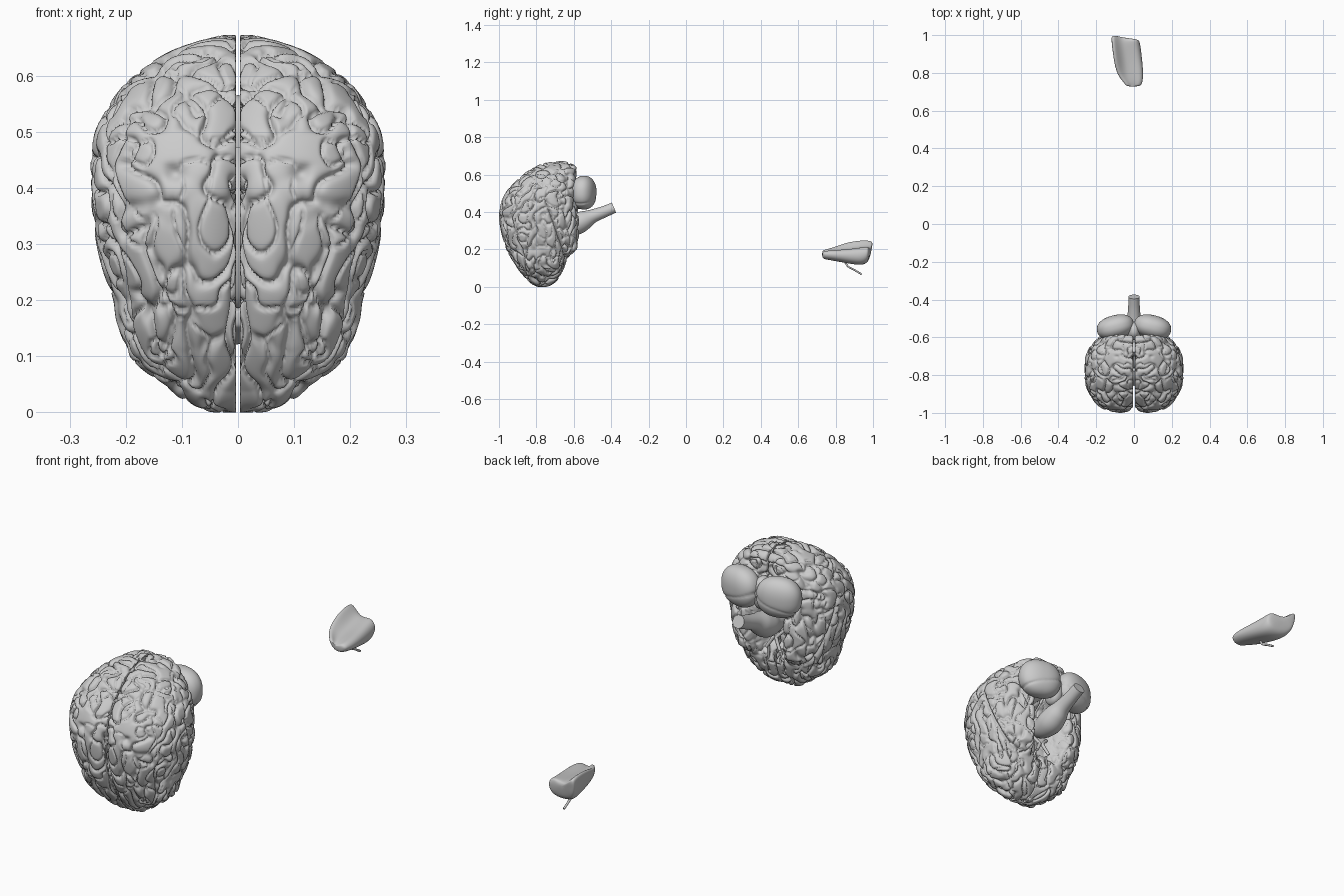
import bpy, bmesh, math
from mathutils import Vector, Matrix, noise

if "Cube" in bpy.data.objects:
    bpy.data.objects.remove(bpy.data.objects["Cube"])


def finish(bm, name, smooth=True):
    bmesh.ops.recalc_face_normals(bm, faces=bm.faces)
    me = bpy.data.meshes.new(name)
    bm.to_mesh(me)
    bm.free()
    for p in me.polygons:
        p.use_smooth = smooth
    ob = bpy.data.objects.new(name, me)
    bpy.context.collection.objects.link(ob)
    return ob


def mirror(ob):
    m = ob.modifiers.new("mirror", 'MIRROR')
    m.use_mirror_merge = False
    return ob


def smoothstep(a, b, t):
    t = max(0, min(1, (t - a) / (b - a)))
    return t * t * (3 - 2 * t)


def tube(name, pts, sides=16):
    """Round tube through (x, y, z, radius) points, smoothed along its path."""
    rows = []
    for i in range(len(pts) - 1):
        p = [Vector(pts[max(0, min(len(pts) - 1, i + k))]) for k in (-1, 0, 1, 2)]
        for s in range(6):
            t = s / 6
            rows.append(0.5 * (2 * p[1] + (p[2] - p[0]) * t + (2 * p[0] - 5 * p[1] + 4 * p[2] - p[3]) * t * t
                               + (3 * p[1] - p[0] - 3 * p[2] + p[3]) * t ** 3))
    rows.append(Vector(pts[-1]))
    bm = bmesh.new()
    rings = []
    for i, r in enumerate(rows):
        d = (rows[min(i + 1, len(rows) - 1)] - rows[max(i - 1, 0)]).to_3d().normalized()
        u = Vector((1, 0, 0)) if abs(d.x) < 0.9 else Vector((0, 0, 1))
        u = (u - d * u.dot(d)).normalized()
        v = d.cross(u)
        c = r.to_3d()
        rings.append([bm.verts.new(c + r[3] * (u * math.cos(a) + v * math.sin(a)))
                      for a in (2 * math.pi * k / sides for k in range(sides))])
    for a, b in zip(rings, rings[1:]):
        for k in range(sides):
            bm.faces.new((a[k], a[(k + 1) % sides], b[(k + 1) % sides], b[k]))
    bm.faces.new(rings[0])
    bm.faces.new(rings[-1])
    ob = finish(bm, name)
    for p in ob.data.polygons:
        p.use_smooth = len(p.vertices) == 4
    return ob


def lump(name, centre, radii, turn=0.0, groove=0.0):
    bm = bmesh.new()
    bmesh.ops.create_icosphere(bm, subdivisions=5, radius=1)
    rot = Matrix.Rotation(turn, 3, 'Z')
    for v in bm.verts:
        n = v.co.copy()
        k = 1 - groove * math.exp(-abs(n.z + 0.35 * n.x + 0.35) / 0.05)
        # slightly boxy rounding
        q = [math.copysign(abs(c) ** 0.88, c) for c in n]
        v.co = Vector(centre) + rot @ Vector([q[i] * radii[i] * k for i in range(3)])
    return finish(bm, name)


# Cerebrum outline by height: z, width factor, middle y, depth factor
KEYS = [(0, .28, -.77, .17), (.04, .24, -.767, .165), (.1, .27, -.778, .17), (.15, .252, -.785, .174),
        (.2, .237, -.768, .205), (.3, .249, -.78, .207), (.4, .264, -.788, .213), (.5, .288, -.775, .218),
        (.6, .298, -.728, .225), (.65, .29, -.69, .275), (.67, .28, -.675, .28)]


def outline(z):
    for a, b in zip(KEYS, KEYS[1:]):
        if z <= b[0]:
            t = (z - a[0]) / (b[0] - a[0])
            return [a[i] + (b[i] - a[i]) * t for i in (1, 2, 3)]
    return KEYS[-1][1:]


def hollow(x, z):
    """Space between the temporal lobes, open to the underside."""
    return (1 - smoothstep(.04, .11, x)) * smoothstep(.14, .22, z) * (1 - smoothstep(.42, .52, z))


def hemisphere_point(n):
    z = 0.334 + 0.334 * n.z
    r = math.sqrt(max(0, 1 - n.z * n.z))
    g, mid, h = outline(z)
    c, s = (n.x / r, n.y / r) if r > 1e-6 else (0, 0)
    w = g * r
    xc = 0.03 + 0.16 * w
    if c > 0:
        x = xc + max(0, w - xc) * c ** 0.9
    else:
        x = xc - (xc - 0.004) * min(1, -c * 2.0)
    s = s ** 0.75 if s > 0 else -(-s) ** 0.95
    y = mid + h * r * s
    if s > 0:
        y -= 0.11 * s * hollow(x, z)
    return Vector((x, y, z))


def fold(p):
    """Winding sulci: 1 at the bottom of a crease, 0 on a ridge."""
    q = p + 0.018 * noise.noise_vector(p * 11)
    lengthwise = noise.noise(Vector((q.x * 23 + 5.3, q.y * 19 + 2.2, q.z * 10 + 4.4)))
    winding = noise.noise(Vector((q.x * 15 + 7.1, q.y * 16, q.z * 19 + 1.7)))
    k = smoothstep(.3, .42, p.z)
    if p.y > -.68:
        k *= smoothstep(.4, .5, p.z)
    f = math.exp(-abs(lengthwise * (1 - k) + winding * k) / 0.085)
    # finer, shallower creases
    fine = noise.noise(Vector((q.x * 20 + 1.9, q.y * 20 + 8.8, q.z * 15 + 6.1)))
    f = max(f, 0.65 * math.exp(-abs(fine) / 0.06))
    if p.y > -.72:
        f *= 1 - 0.7 * hollow(p.x, p.z)
    # lateral fissure above the temporal lobe
    if .16 < p.z < .47 and p.x > .1:
        line = -.645 - .36 * (p.z - .17)
        f = max(f, 1.3 * math.exp(-abs(p.y - line) / 0.007))
    return f


bm = bmesh.new()
bmesh.ops.create_icosphere(bm, subdivisions=7, radius=1)
for v in bm.verts:
    v.co = hemisphere_point(v.co.normalized())
for _ in range(2):
    bmesh.ops.smooth_vert(bm, verts=bm.verts, factor=0.5, use_axis_x=True, use_axis_y=True, use_axis_z=True)
bm.normal_update()
moved = [v.co + v.normal * (0.005 - 0.020 * fold(v.co)) for v in bm.verts]
for v, co in zip(bm.verts, moved):
    v.co = (max(co.x, 0.004), max(co.y, -1.0), max(co.z, 0.0))
mirror(finish(bm, "cerebrum"))

# Cerebellum
mirror(lump("cerebellum_lobe", (.098, -.545, .503), (.1, .062, .09), -0.25, 0.06))
lump("cerebellum_middle", (0, -.565, .49), (.035, .05, .075))

# Brainstem and the parts above it
tube("brainstem", [(0, -.385, .423, .029), (0, -.44, .40, .031), (0, -.50, .377, .037),
                   (0, -.545, .355, .052), (0, -.59, .335, .058), (0, -.64, .33, .05), (0, -.70, .36, .045)], 32)
mirror(lump("thalamus", (.03, -.73, .36), (.035, .045, .07)))
tube("corpus_callosum", [(0, -.74, .22, .012), (0, -.79, .2, .014), (0, -.83, .26, .012), (0, -.845, .34, .012),
                         (0, -.82, .42, .013), (0, -.77, .46, .016)])

# Nerves on the underside
mirror(tube("olfactory_tract", [(.026, -.7, .05, .007), (.028, -.67, .085, .008),
                                (.03, -.652, .14, .005), (.035, -.66, .2, .005)], 10))
mirror(tube("optic_nerve", [(.035, -.64, .2, .007), (.012, -.65, .24, .008), (.012, -.655, .255, .008),
                            (.045, -.67, .29, .007)], 10))

# Separate gland: y, left x, left z, right x, bottom z, right top z
ROWS = [(.727, -.045, .192, .035, .153, .182), (.745, -.055, .198, .046, .148, .19), (.79, -.095, .21, .052, .14, .195),
        (.86, -.112, .24, .046, .127, .2), (.93, -.122, .25, .038, .115, .21), (.965, -.125, .245, .032, .125, .215),
        (.98, -.12, .235, .024, .15, .212)]
bm = bmesh.new()
rings = []
for y, xl, zl, xr, zb, zt in ROWS:
    m = xl * .6 + xr * .4
    back = .024 * smoothstep(.8, .97, y)
    prof = [(xl, zl, back), (xl + .02, zl + .004, back), (m, zt - .012, 0), (xr - .022, zt + .008, 0),
            (xr + .005, (zt + zb) / 2 + .01, 0), (xr - .012, zb, 0), (m, zb - .004, 0),
            (xl + .012, zb + .022, back * .5)]
    rings.append([bm.verts.new((x, y + d, z)) for x, z, d in prof])
for a, b in zip(rings, rings[1:]):
    for k in range(8):
        bm.faces.new((a[k], a[(k + 1) % 8], b[(k + 1) % 8], b[k]))
bm.faces.new(rings[0])
bm.faces.new(rings[-1])
gland = finish(bm, "gland")
sub = gland.modifiers.new("smooth", 'SUBSURF')
sub.levels = sub.render_levels = 3
tube("gland_stalk", [(-.03, .845, .145, .006), (-.03, .865, .11, .005), (-.03, .9, .09, .005),
                     (-.03, .94, .066, .005)], 10)
